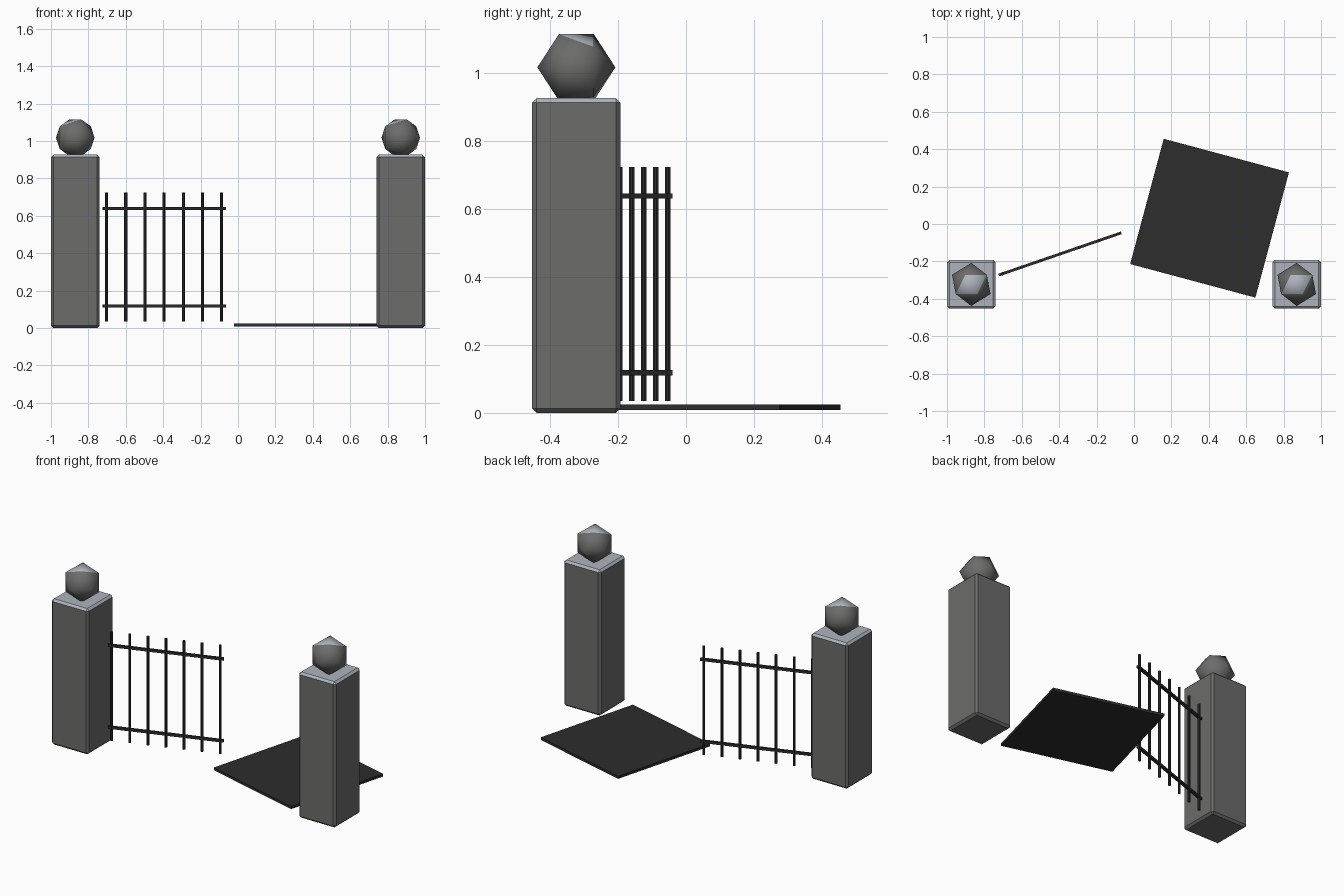
import bpy, bmesh
from math import radians
from mathutils import Matrix, Vector

default = bpy.data.objects.get("Cube")
if default:
    bpy.data.objects.remove(default, do_unlink=True)


def material(name, rgb):
    m = bpy.data.materials.new(name)
    m.use_nodes = True
    m.diffuse_color = (*rgb, 1)
    m.node_tree.nodes["Principled BSDF"].inputs["Base Color"].default_value = (*rgb, 1)
    return m


stone = material("dark_stone", (0.15, 0.15, 0.147))
pale = material("pale_top", (0.42, 0.45, 0.51))
iron = material("black_iron", (0.026, 0.026, 0.026))


def finish(name, bm, mats, location, turn=0, pale_above=None):
    """Turn a bmesh into an object; upward faces can take the second material."""
    bm.normal_update()
    if pale_above is not None:
        for f in bm.faces:
            f.material_index = int(f.normal.z > pale_above)
    mesh = bpy.data.meshes.new(name)
    bm.to_mesh(mesh)
    bm.free()
    for m in mats:
        mesh.materials.append(m)
    ob = bpy.data.objects.new(name, mesh)
    ob.location = location
    ob.rotation_euler.z = radians(turn)
    bpy.context.collection.objects.link(ob)
    return ob


def box(size, bevel=0):
    bm = bmesh.new()
    bmesh.ops.create_cube(bm, size=1, matrix=Matrix.Diagonal((*size, 1)))
    if bevel:
        bmesh.ops.bevel(bm, geom=bm.edges[:], offset=bevel, segments=1,
                        affect='EDGES')
    return bm


# Gate posts with pale caps and faceted ball finials
POST_H = 0.927
for side, x in (("right", -0.87), ("left", 0.87)):
    finish(side + "_post", box((0.26, 0.26, POST_H), 0.013), (stone, pale),
           (x, -0.323, POST_H / 2), pale_above=0.55)
    bm = bmesh.new()
    bmesh.ops.create_icosphere(bm, subdivisions=1, radius=0.115,
                               matrix=Matrix.Rotation(radians(90), 4, 'X'))
    for f in bm.faces:
        f.smooth = True
    finish(side + "_finial", bm, (stone, pale), (x, -0.323, 1.018), pale_above=0.8)

# Standing gate leaf, swung partly open
LEAF = 0.693
TURN = 19
centre = Vector((-0.395, -0.16, 0))
along = Matrix.Rotation(radians(TURN), 3, 'Z') @ Vector((1, 0, 0))
for name, z in (("lower_rail", 0.118), ("upper_rail", 0.639)):
    finish(name, box((LEAF, 0.015, 0.016)), (iron,), centre + Vector((0, 0, z)), TURN)
for i in range(7):
    bm = bmesh.new()
    bmesh.ops.create_cone(bm, cap_ends=True, segments=8, radius1=0.0087,
                          radius2=0.0087, depth=0.69)
    finish(f"gate_bar_{i + 1}", bm, (iron,),
           centre + along * (i - 3) * 0.1085 + Vector((0, 0, 0.38)), TURN)

# Solid panel lying on the ground
finish("fallen_panel", box((LEAF, LEAF, 0.017)), (iron,), (0.404, 0.031, 0.0165), -15)
